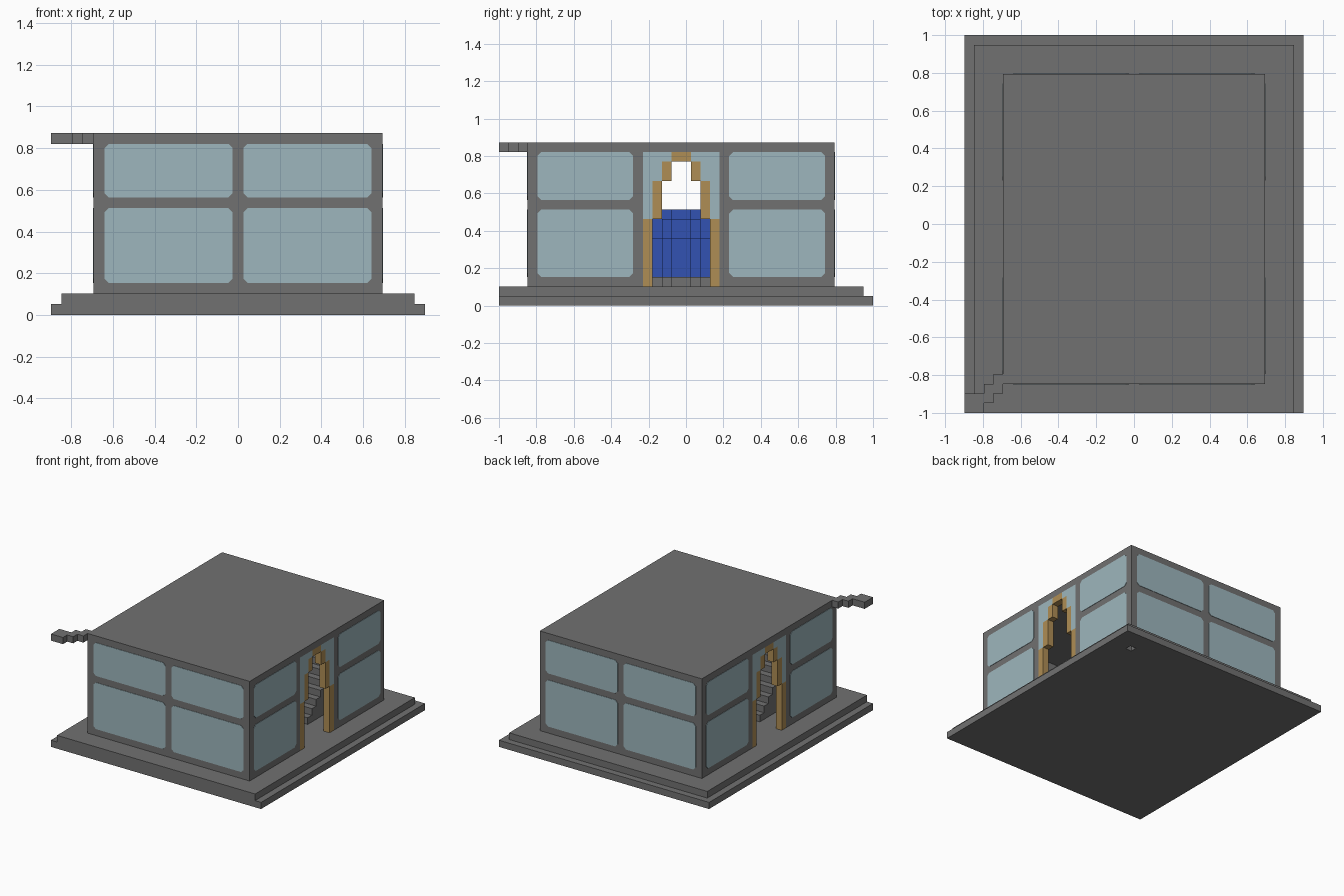
import bpy
import bmesh
from mathutils import Matrix, Vector

V = 2 / 39          # one building block
MID = -0.5          # y centre line of the house, in blocks

cube = bpy.data.objects.get("Cube")
if cube:
    bpy.data.objects.remove(cube, do_unlink=True)


def material(name, rgb):
    m = bpy.data.materials.new(name)
    m.use_nodes = True
    m.diffuse_color = (*rgb, 1)
    bsdf = m.node_tree.nodes["Principled BSDF"]
    bsdf.inputs["Base Color"].default_value = (*rgb, 1)
    bsdf.inputs["Roughness"].default_value = 0.8
    return m


STONE = material("grey stone", (0.165, 0.165, 0.165))
GLASS = material("pale blue glass", (0.34, 0.47, 0.51))
SAND = material("tan sandstone", (0.43, 0.27, 0.09))
WATER = material("deep blue", (0.032, 0.085, 0.45))


def finish(name, bm, mat):
    bmesh.ops.recalc_face_normals(bm, faces=bm.faces)
    mesh = bpy.data.meshes.new(name)
    bm.to_mesh(mesh)
    bm.free()
    mesh.materials.append(mat)
    ob = bpy.data.objects.new(name, mesh)
    bpy.context.scene.collection.objects.link(ob)
    return ob


def blocks(name, mat, *boxes):
    """Boxes given as (x0, x1, y0, y1, z0, z1) in block units."""
    bm = bmesh.new()
    for b in boxes:
        lo, hi = Vector(b[0::2]) * V, Vector(b[1::2]) * V
        bmesh.ops.create_cube(bm, size=1, matrix=Matrix.Translation((lo + hi) / 2)
                              @ Matrix.Diagonal((*(hi - lo), 1)))
    return finish(name, bm, mat)


def combine(ob, other, operation):
    """Apply a boolean and throw the helper away."""
    other.hide_render = True
    mod = ob.modifiers.new("bool", 'BOOLEAN')
    mod.operation, mod.object, mod.solver = operation, other, 'EXACT'
    dg = bpy.context.evaluated_depsgraph_get()
    mesh = bpy.data.meshes.new_from_object(ob.evaluated_get(dg))
    ob.modifiers.clear()
    ob.data = mesh
    bpy.data.objects.remove(other, do_unlink=True)


def window(name, origin, along, out, a0, a1, z0, z1, cut=0.4):
    """Thin pane with clipped corners on a wall plane, in block units."""
    bm = bmesh.new()
    pts = [(a0 + cut, z0), (a1 - cut, z0), (a1, z0 + cut), (a1, z1 - cut),
           (a1 - cut, z1), (a0 + cut, z1), (a0, z1 - cut), (a0, z0 + cut)]
    face = bm.faces.new([bm.verts.new((origin + along * a + Vector((0, 0, z))) * V)
                         for a, z in pts])
    new = bmesh.ops.extrude_face_region(bm, geom=[face])["geom"]
    bmesh.ops.translate(bm, vec=out * 0.003,
                        verts=[g for g in new if isinstance(g, bmesh.types.BMVert)])
    return finish(name, bm, GLASS)


# Stepped plinth with a small recess underneath
base = blocks("plinth", STONE, (-17.5, 17.5, -19.5, 19.5, 0, 1))
combine(base, blocks("upper_step", STONE, (-16.5, 16.5, -19.5, 18.5, 1, 2)), 'UNION')
combine(base, blocks("recess", STONE, (13.5, 14.5, 15.5, 16.5, -1, 1)), 'DIFFERENCE')

# Hollow house with a doorway through both ends
house = blocks("house_shell", STONE, (-13.5, 13.5, -16.5, 15.5, 2, 17))
combine(house, blocks("room", STONE, (-12.5, 12.5, -15.5, 14.5, 1, 16)), 'DIFFERENCE')
combine(house, blocks("doorway", STONE, (-15, 15, -4.5, 3.5, 1, 16)), 'DIFFERENCE')

# Zigzag arm at the roof corner
blocks("roof_arm", STONE,
       (-17.5, -15.5, -19.5, -17.5, 16, 17),
       (-15.5, -14.5, -18.5, -16.5, 16, 17),
       (-14.5, -13.5, -17.5, -15.5, 16, 17))

# Windows on the front and back
ROWS = {"lower": (3, 10), "upper": (11, 16)}
for side, y, d in (("front", -16.5, -1), ("back", 15.5, 1)):
    for row, zs in ROWS.items():
        for half, xs in (("right", (-12.5, -0.5)), ("left", (0.5, 12.5))):
            window(f"{side}_{row}_{half}_window", Vector((0, y, 0)), Vector((1, 0, 0)),
                   Vector((0, d, 0)), *xs, *zs)

# Both ends: windows, stepped arch and the glass around it
STEPS = [(4, 2, 9), (3, 9, 13), (2, 13, 15)]    # outer half width, bottom, top
for side, s in (("left", 1), ("right", -1)):
    for row, zs in ROWS.items():
        for half, ys in (("front", (-15.5, -5.5)), ("rear", (4.5, 14.5))):
            window(f"{side}_{row}_{half}_window", Vector((s * 13.5, 0, 0)),
                   Vector((0, 1, 0)), Vector((s, 0, 0)), *ys, *zs)
    x = sorted((s * 12.5, s * 13.5))
    arch = [(*x, MID - 1, MID + 1, 15, 16)]
    panes = []
    for d in (-1, 1):
        for w, z0, z1 in STEPS:
            arch.append((*x, *sorted((MID + d * w, MID + d * (w - 1))), z0, z1))
            if w < 4:
                panes.append((*x, *sorted((MID + d * 4, MID + d * w)), z0, z1))
        panes.append((*x, *sorted((MID + d * 4, MID + d)), 15, 16))
    blocks(f"{side}_door_arch", SAND, *arch)
    blocks(f"{side}_door_glass", GLASS, *panes)

# Stone dais with a stepped blue core in the middle of the room
blocks("dais", STONE, *[(-8 + w, 8 - w, MID - w, MID + w, 2, 3) for w in (1, 2, 3)])
for name, size, z0, z1 in (("core_bottom", 6, 3, 7), ("core_middle", 5, 7, 9),
                           ("core_top", 4, 9, 10)):
    blocks(name, WATER, *[(w - size - 1, size + 1 - w, MID - w, MID + w, z0, z1)
                          for w in (1, 2, 3)])

# Interior stairs rising away from the aisle on both sides
for name, d in (("rear_stairs", 1), ("front_stairs", -1)):
    blocks(name, STONE, *[(-9.5, 9.5,
                           *sorted((MID + d * (3.5 + k), MID + d * (4.5 + k))), 2, 3 + k)
                          for k in range(8)])
